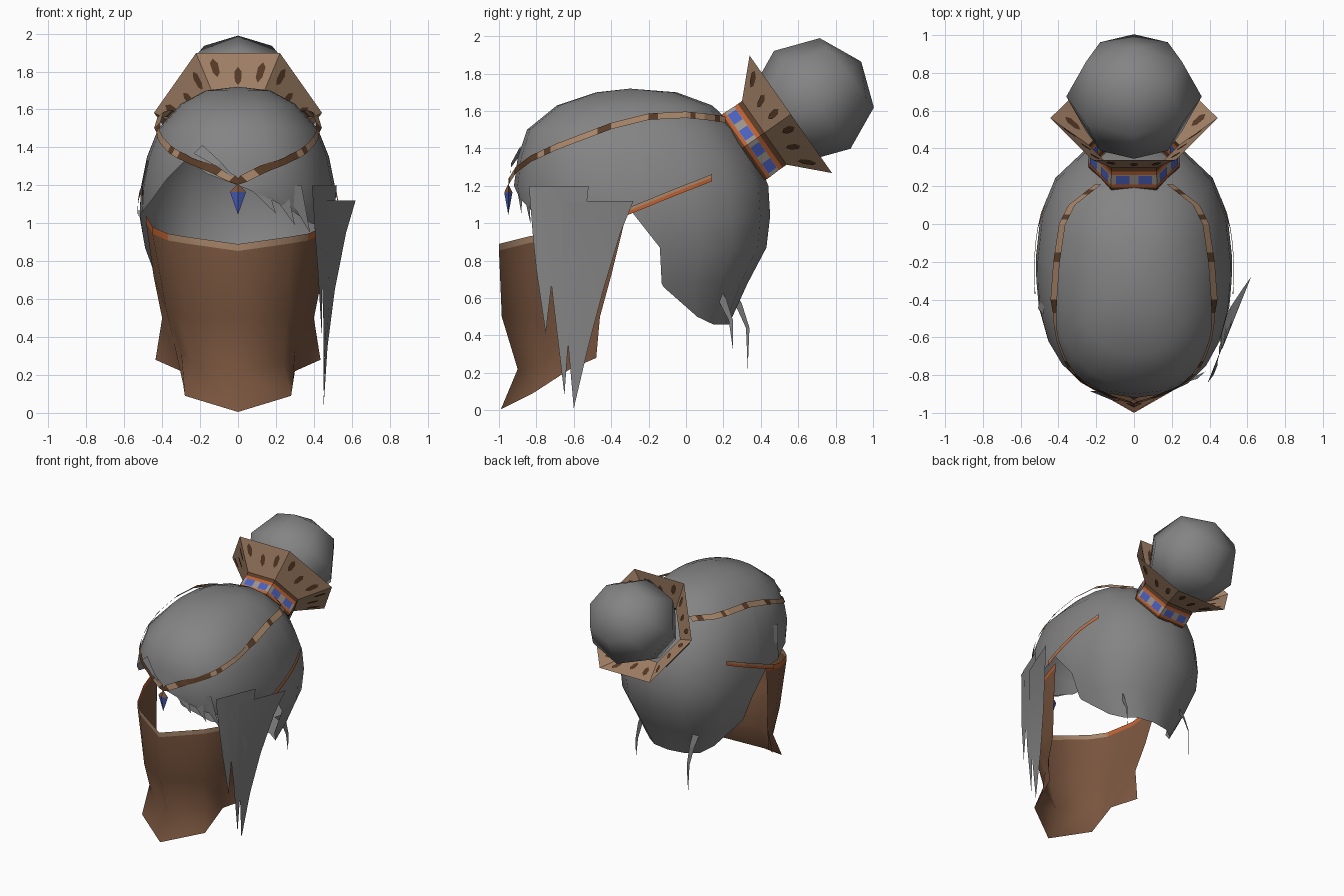
import bpy, bmesh, math
from mathutils import Vector, Matrix

if "Cube" in bpy.data.objects:
    bpy.data.objects.remove(bpy.data.objects["Cube"])


def material(name, rgb):
    m = bpy.data.materials.new(name)
    m.use_nodes = True
    m.diffuse_color = (*rgb, 1)
    b = m.node_tree.nodes["Principled BSDF"]
    b.inputs["Base Color"].default_value = (*rgb, 1)
    b.inputs["Roughness"].default_value = 0.9
    return m


GREY = material("hair grey", (.23, .23, .23))
BROWN = material("cloth brown", (.19, .09, .048))
TAN = material("tan trim", (.38, .23, .14))
DARK = material("dark brown", (.10, .045, .02))
ORANGE = material("orange trim", (.5, .115, .03))
BLUE = material("blue", (.07, .115, .5))
BEIGE = material("beige", (.33, .29, .25))


def finish(name, bm, mats, smooth=None):
    bmesh.ops.remove_doubles(bm, verts=bm.verts, dist=.0005)
    bmesh.ops.recalc_face_normals(bm, faces=bm.faces)
    me = bpy.data.meshes.new(name)
    bm.to_mesh(me)
    bm.free()
    for m in mats:
        me.materials.append(m)
    ob = bpy.data.objects.new(name, me)
    bpy.context.collection.objects.link(ob)
    if smooth:
        bpy.ops.object.select_all(action='DESELECT')
        ob.select_set(True)
        bpy.context.view_layer.objects.active = ob
        bpy.ops.object.shade_smooth_by_angle(angle=math.radians(smooth))
    return ob


def grid(name, rows, mats, rule=lambda r, c: 0, smooth=None):
    """Sheet of quads through rows of points; rule picks the colour."""
    bm = bmesh.new()
    vs = [[bm.verts.new(p) for p in row] for row in rows]
    for r in range(len(rows) - 1):
        for c in range(len(rows[0]) - 1):
            f = bm.faces.new((vs[r][c], vs[r][c + 1], vs[r + 1][c + 1], vs[r + 1][c]))
            f.material_index = rule(r, c)
    return finish(name, bm, mats, smooth)


def lerp_table(table, t):
    for a, b in zip(table, table[1:]):
        if a[0] >= t >= b[0]:
            k = (a[0] - t) / (a[0] - b[0])
            return [p + (q - p) * k for p, q in zip(a[1:], b[1:])]
    return table[0][1:] if t > table[0][0] else table[-1][1:]


# Hair shell: height, front y, back y, half width
RINGS = [(1.72, -.30, -.30, 0), (1.70, -.48, -.05, .17), (1.63, -.69, .14, .30),
         (1.5, -.85, .28, .42), (1.35, -.90, .38, .48), (1.2, -.92, .44, .51),
         (1.04, -.89, .45, .52), (.87, -.75, .43, .49), (.68, -.65, .33, .42),
         (.46, -.33, .23, .28)]
POW = 2.4


def skull(a, z):
    f, b, w = lerp_table(RINGS, z)
    s, c = math.sin(a), math.cos(a)
    e = 2 / POW
    return Vector((math.copysign(w * abs(s) ** e, s),
                   (f + b) / 2 - math.copysign((b - f) / 2 * abs(c) ** e, c), z))


def side_x(y, z):
    f, b, w = lerp_table(RINGS, z)
    k = min(1, abs(y - (f + b) / 2) / max(.001, (b - f) / 2))
    return w * (1 - k ** POW) ** (1 / POW)


# Columns: angle from the front, hem height on the left and on the right
HEM = [(0, 1.2, 1.2), (15, 1.13, 1.26), (30, 1.06, 1.34), (45, 1.0, 1.23),
       (60, .98, 1.12), (75, 1.03, 1.06), (86, 1.07, 1.07), (91, .87, .87),
       (92, .66, .66), (110, .5, .5), (130, .46, .46), (155, .46, .46), (180, .46, .46)]
columns = [(-a, r) for a, l, r in reversed(HEM)] + [(a, l) for a, l, r in HEM[1:]]
grid("hair_cap", [[skull(math.radians(a), max(ring[0], hem)) for ring in RINGS]
                  for a, hem in columns], [GREY], smooth=80)


# Long side lock, fanned out at the front: each spike is rows of (front y, back y, z)
def lock_point(y, z, lift):
    k = min(1, max(0, (1.12 - z) / 1.1))
    x = max(side_x(y, max(z, 1.05)) - .008, .39 + (y + .84) * .4) + lift
    return (x + (.45 - x) * k, y, z)


LOCKS = [[(-.84, -.60, 1.2), (-.82, -.68, .95), (-.80, -.71, .75), (-.75, -.75, .41)],
         [(-.78, -.52, 1.2), (-.74, -.56, .85), (-.70, -.62, .5), (-.65, -.65, .08)],
         [(-.66, -.28, 1.12), (-.66, -.35, .95), (-.66, -.44, .65),
          (-.63, -.52, .35), (-.60, -.60, .01)]]
for i, lock in enumerate(LOCKS):
    grid("side_lock_%d" % (i + 1),
         [[lock_point(f + (b - f) * t / 2, z, .003 * i) for t in range(3)]
          for f, b, z in lock], [GREY], smooth=80)


# Loose strands: root width tapering to a tip
def strand(name, path, width, across):
    n = len(path) - 1
    d = Vector(across) * width / 2
    grid(name, [[Vector(p) - d * (1 - i / n), Vector(p) + d * (1 - i / n)]
                for i, p in enumerate(path)], [GREY])


strand("nape_strand_left", [(.26, .14, .66), (.27, .19, .60), (.27, .24, .48), (.27, .25, .33)],
       .07, (.3, 1, 0))
strand("nape_strand_back", [(-.25, .22, .66), (-.25, .28, .57), (-.25, .33, .44),
                            (-.25, .33, .22)], .07, (.5, .8, 0))
for i, (x, tip) in enumerate([(.10, (.20, -.88, 1.05)), (.20, (.30, -.83, .99)),
                              (.28, (.38, -.78, .95))]):
    root = (x, -.92 + x * .3, 1.2)
    strand("fringe_strand_%d" % (i + 1), [root, tip], .11, (1, .3, 0))
strand("temple_strand", [(-.475, -.45, 1.33), (-.505, -.43, 1.2), (-.50, -.46, 1.06)],
       .06, (.2, 1, 0))
strand("brow_sweep", [(-.21, -.885, 1.39), (-.1, -.935, 1.31), (0, -.94, 1.22)], .09, (.5, 0, .5))


# Headband and veil straps hugging the hair
def ribbon(name, path, heights, slope, mats, rule, steps):
    pts = []
    for a, b in zip(path, path[1:]):
        pts += [Vector(a).lerp(Vector(b), k / steps) for k in range(steps)]
    pts.append(Vector(path[-1]))
    for side, label in ((1, "left"), (-1, "right")):
        rows = []
        for h in heights:
            rows.append([(side * (max(p.x - h * slope, side_x(p.y, p.z + h) + .012)
                                  if p.x or p.y > -.9 else 0),
                          p.y, p.z + h) for p in pts])
        grid(name + "_" + label, rows, mats, rule)


BAND = [(0, -.95, 1.22), (.13, -.91, 1.285), (.27, -.83, 1.345), (.365, -.69, 1.41),
        (.425, -.4, 1.52), (.41, -.2, 1.57), (.38, 0, 1.58), (.33, .1, 1.57), (.19, .21, 1.555)]
ribbon("headband", BAND, (.017, -.017), 1, [TAN, DARK],
       lambda r, c: int(3 <= c <= 8 or c % 5 == 0), 4)
STRAP = [(.49, -.37, 1.04), (.49, -.1, 1.15), (.46, .14, 1.245)]
ribbon("veil_strap", STRAP, (.018, 0, -.02), 0, [TAN, ORANGE], lambda r, c: r, 3)

# Forehead pendant
bm = bmesh.new()
ring = [(.042, 0), (0, .022), (-.042, 0), (0, -.022)]
vs = [bm.verts.new((x, -.95 + y, 1.165)) for x, y in ring]
top, tip = bm.verts.new((0, -.95, 1.21)), bm.verts.new((0, -.95, 1.045))
for i in range(4):
    bm.faces.new((vs[i], vs[(i + 1) % 4], top)).material_index = 1
    bm.faces.new((vs[(i + 1) % 4], vs[i], tip))
finish("pendant", bm, [BLUE, BROWN])

# Face veil: columns from the centre to the side, top to hem
VEIL = [[(0, -1, .89), (0, -.985, .5), (0, -.90, .22), (0, -.99, .005)],
        [(.28, -.84, .93), (.26, -.82, .5), (.24, -.76, .26), (.28, -.82, .09)],
        [(.37, -.75, .945), (.33, -.72, .53), (.30, -.67, .33), (.29, -.72, .155)],
        [(.45, -.56, .98), (.38, -.60, .55), (.34, -.58, .38), (.30, -.62, .22)],
        [(.485, -.33, 1.04), (.445, -.40, .72), (.40, -.46, .5), (.435, -.48, .28)]]
for col in VEIL:
    col.insert(1, tuple(Vector(col[0]) - Vector((0, 0, .036))))
cols = [[(-x, y, z) for x, y, z in c] for c in reversed(VEIL)] + VEIL[1:]
grid("face_veil", cols, [BROWN, TAN, ORANGE],
     lambda r, c: 0 if c else (1 if 2 <= r <= 5 else 2), smooth=85)

# Bun, cuff and flared collar share one tilted axis
AXIS = Vector((0, .82, .575)).normalized()
UP = AXIS.cross(Vector((-1, 0, 0)))
BASE = Vector((0, .30, 1.40))


def hexagon(dist, radius):
    return [BASE + AXIS * dist + Vector((1, 0, 0)) * radius * math.cos(i * math.pi / 3)
            + UP * radius * math.sin(i * math.pi / 3) for i in range(7)]


CUFF = [(0, .225), (0, .24), (.018, .243), (.036, .243), (.095, .24), (.118, .24), (.145, .24)]
grid("cuff", [hexagon(*c) for c in CUFF], [DARK, ORANGE, BEIGE],
     lambda r, c: (0, 0, 1, 2, 1, 0)[r])
FLARE = [hexagon(.145, .24), hexagon(.318, .443)]
grid("flared_collar", FLARE, [TAN])


# Painted plates lying on the hexagon sides
def plates(name, low, high, spots, mat, lifts):
    bm = bmesh.new()
    for i in range(6):
        a, b, c, d = low[i], low[i + 1], high[i], high[i + 1]
        n = (c - a).cross(b - a).normalized()
        for u, v, du, dv, sides in spots:
            for lift in lifts:
                ring = []
                for k in range(sides):
                    t = 2 * math.pi * (k + .5) / sides
                    s, h = u + du * math.cos(t), v + dv * math.sin(t)
                    ring.append(bm.verts.new(a.lerp(b, s).lerp(c.lerp(d, s), h) + n * lift))
                bm.faces.new(ring)
    finish(name, bm, [mat])


plates("collar_spots", *FLARE, [(.17, .58, .06, .22, 6), (.5, .5, .06, .2, 6),
                                (.82, .68, .06, .2, 6)], DARK, (.005, -.005))
plates("cuff_checks", hexagon(.036, .243), hexagon(.095, .24),
       [(.25, .5, .21, .66, 4), (.75, .5, .21, .66, 4)], BLUE, (.004, -.004))

bm = bmesh.new()
turn = Matrix.Rotation(math.radians(-52), 4, 'X')
bmesh.ops.create_uvsphere(bm, u_segments=8, v_segments=4, radius=.332,
                          matrix=Matrix.Translation((0, .675, 1.66)) @ turn)
bmesh.ops.scale(bm, vec=(1.08, 1, 1), verts=bm.verts)
finish("hair_bun", bm, [GREY], smooth=80)
